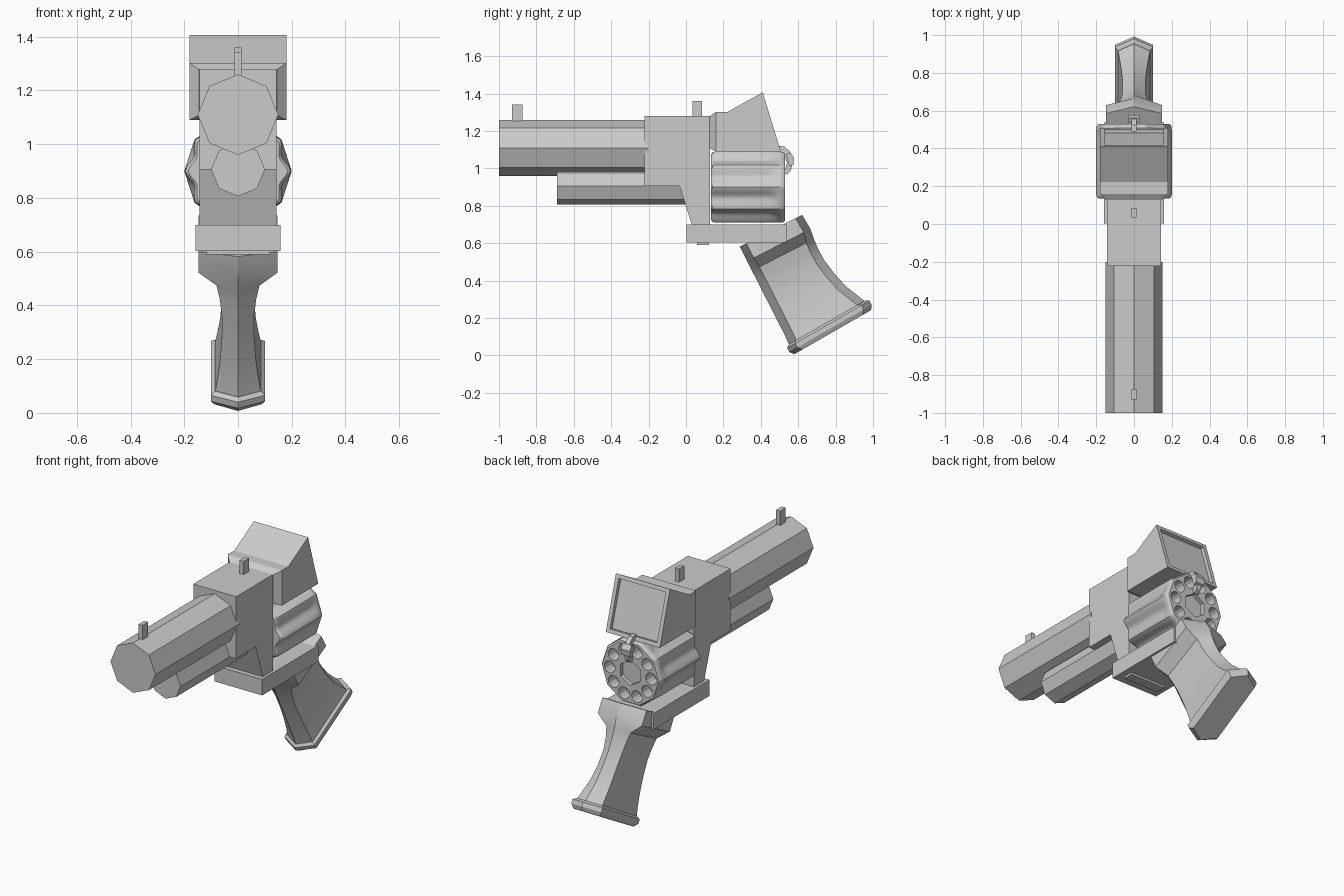
import bpy, bmesh, math
from mathutils import Vector

if "Cube" in bpy.data.objects:
    bpy.data.objects.remove(bpy.data.objects["Cube"])


def loft(name, rings, smooth=None):
    """Skin a list of equal-length point rings and cap both ends."""
    bm = bmesh.new()
    vr = [[bm.verts.new(p) for p in ring] for ring in rings]
    n = len(vr[0])
    for a, b in zip(vr, vr[1:]):
        for i in range(n):
            j = (i + 1) % n
            bm.faces.new((a[i], a[j], b[j], b[i]))
    bm.faces.new(vr[0])
    bm.faces.new(vr[-1])
    bmesh.ops.recalc_face_normals(bm, faces=bm.faces)
    me = bpy.data.meshes.new(name)
    bm.to_mesh(me)
    bm.free()
    ob = bpy.data.objects.new(name, me)
    bpy.context.collection.objects.link(ob)
    if smooth:
        bpy.ops.object.select_all(action='DESELECT')
        ob.select_set(True)
        bpy.context.view_layer.objects.active = ob
        bpy.ops.object.shade_smooth_by_angle(angle=math.radians(smooth))
    return ob


def side_prism(name, pts, w):
    """Side (y, z) outline extruded to half width w."""
    return loft(name, [[(x, y, z) for y, z in pts] for x in (-w, w)])


def box(name, y0, y1, z0, z1, w):
    return side_prism(name, [(y0, z0), (y1, z0), (y1, z1), (y0, z1)], w)


def circle(n, r, y, cx, cz):
    return [(cx + r * math.sin(math.tau * i / n), y, cz + r * math.cos(math.tau * i / n))
            for i in range(n)]


def tube(name, n, r, y0, y1, cz, cx=0):
    return loft(name, [circle(n, r, y, cx, cz) for y in (y0, y1)])


# Octagonal barrel and the under-barrel tube
tube("barrel", 8, 0.15, -1.0, -0.2, 1.11)
tube("ejector_tube", 8, 0.1, -0.69, 0.05, 0.906)

# Sights
box("front_sight", -0.93, -0.875, 1.24, 1.342, 0.013)
box("rear_sight", 0.035, 0.085, 1.26, 1.36, 0.013)

# Frame
side_prism("frame", [(-0.222, 1.28), (0.127, 1.28), (0.127, 0.69), (0.035, 0.69),
                     (-0.003, 0.805), (-0.035, 0.906), (-0.222, 0.906)], 0.143)
box("lower_frame", 0.003, 0.538, 0.603, 0.7, 0.159)
box("underside_pad", 0.06, 0.122, 0.59, 0.61, 0.12)


# Rear hood: chamfered front, sloping top, recessed back panel
def hood_ring(y, zt, zb, w, yb=None):
    yb = y if yb is None else yb
    return [(-w, yb, zb), (w, yb, zb), (w, y, zt), (-w, y, zt)]


hood = loft("rear_hood", [hood_ring(0.125, 1.278, 1.108, 0.145),
                          hood_ring(0.16, 1.302, 1.09, 0.18),
                          hood_ring(0.222, 1.302, 1.09, 0.18),
                          hood_ring(0.41, 1.407, 1.09, 0.18, 0.507)])
bm = bmesh.new()
bm.from_mesh(hood.data)
back = max(bm.faces, key=lambda f: f.calc_center_median().y)
bmesh.ops.inset_region(bm, faces=[back], thickness=0.033)
bmesh.ops.inset_region(bm, faces=[back], thickness=0.002, depth=-0.02)
bm.to_mesh(hood.data)
bm.free()

# Fluted cylinder with ten lobes; flutes stop before the rear rim
CZ, LOBES, N = 0.9, 10, 120


def lobe_ring(y, scale, flute):
    pts = []
    for i in range(N):
        t = math.tau * i / N
        a = t % (math.tau / LOBES) - math.pi / LOBES
        r = 0.2 * math.cos(math.pi / LOBES) / math.cos(a)
        r = scale * r - flute * (0.5 - 0.5 * math.cos(LOBES * t))
        pts.append((r * math.cos(t), y, CZ + r * math.sin(t)))
    return pts


drum = loft("cylinder", [lobe_ring(y, s, f) for y, s, f in [
    (0.135, 0.93, 0.015), (0.142, 0.98, 0.017), (0.155, 1, 0.018), (0.44, 1, 0.018),
    (0.475, 1, 0.008), (0.50, 1, 0), (0.518, 0.99, 0), (0.53, 0.945, 0)]], 35)

# Chambers and centre recess cut into the rear face
cutters = [tube("centre_cutter", 6, 0.075, 0.505, 0.6, CZ)]
for i in range(LOBES):
    t = math.tau * i / LOBES
    cutters.append(tube("chamber_cutter", 12, 0.036, 0.46, 0.6,
                        CZ + 0.138 * math.sin(t), 0.138 * math.cos(t)))
for c in cutters:
    c.hide_render = True
    c.hide_viewport = True
    m = drum.modifiers.new("cut", 'BOOLEAN')
    m.object = c
    m.operation = 'DIFFERENCE'
    m.solver = 'EXACT'

# Hammer: curved spur with a wider thumb pad
side_prism("hammer", [(0.49, 1.12), (0.525, 1.118), (0.555, 1.09), (0.572, 1.04),
                      (0.56, 0.985), (0.54, 0.968), (0.525, 0.975), (0.54, 1.03),
                      (0.525, 1.07), (0.49, 1.08)], 0.014)
side_prism("hammer_pad", [(0.535, 1.075), (0.56, 1.085), (0.578, 1.055), (0.574, 1.02),
                          (0.555, 1.01), (0.545, 1.035)], 0.03)

# Grip: six-sided sections along a tilted axis
TOP = Vector((0, 0.287, 0.582))
DOWN = Vector((0, 0.454, -0.891))
BACK = Vector((0, 0.891, 0.454))


def grip_ring(u, v0, v1, w, nose, skew=0.0):
    sec = [(v0, 0), (v0 + nose, w), (v1 - nose, w), (v1, 0), (v1 - nose, -w), (v0 + nose, -w)]
    return [TOP + DOWN * (u - skew * v) + BACK * v + Vector((x, 0, 0)) for v, x in sec]


loft("grip", [grip_ring(*r) for r in [
    (0.0, 0.0, 0.375, 0.147, 0.04), (0.088, 0.0, 0.38, 0.147, 0.04),
    (0.144, 0.0, 0.372, 0.08, 0.045), (0.2, 0.0, 0.368, 0.068, 0.045),
    (0.27, 0.0, 0.37, 0.06, 0.045), (0.36, 0.0, 0.385, 0.06, 0.045, 0.01),
    (0.46, 0.0, 0.41, 0.067, 0.045, 0.03), (0.53, 0.0, 0.44, 0.076, 0.045, 0.04),
    (0.59, -0.003, 0.465, 0.085, 0.045, 0.05)]], 28)
loft("grip_base", [grip_ring(*r) for r in [
    (0.585, -0.005, 0.467, 0.086, 0.045, 0.05), (0.597, -0.02, 0.487, 0.1, 0.05, 0.05),
    (0.622, -0.02, 0.487, 0.1, 0.05, 0.05), (0.645, 0.0, 0.472, 0.088, 0.05, 0.05)]])
